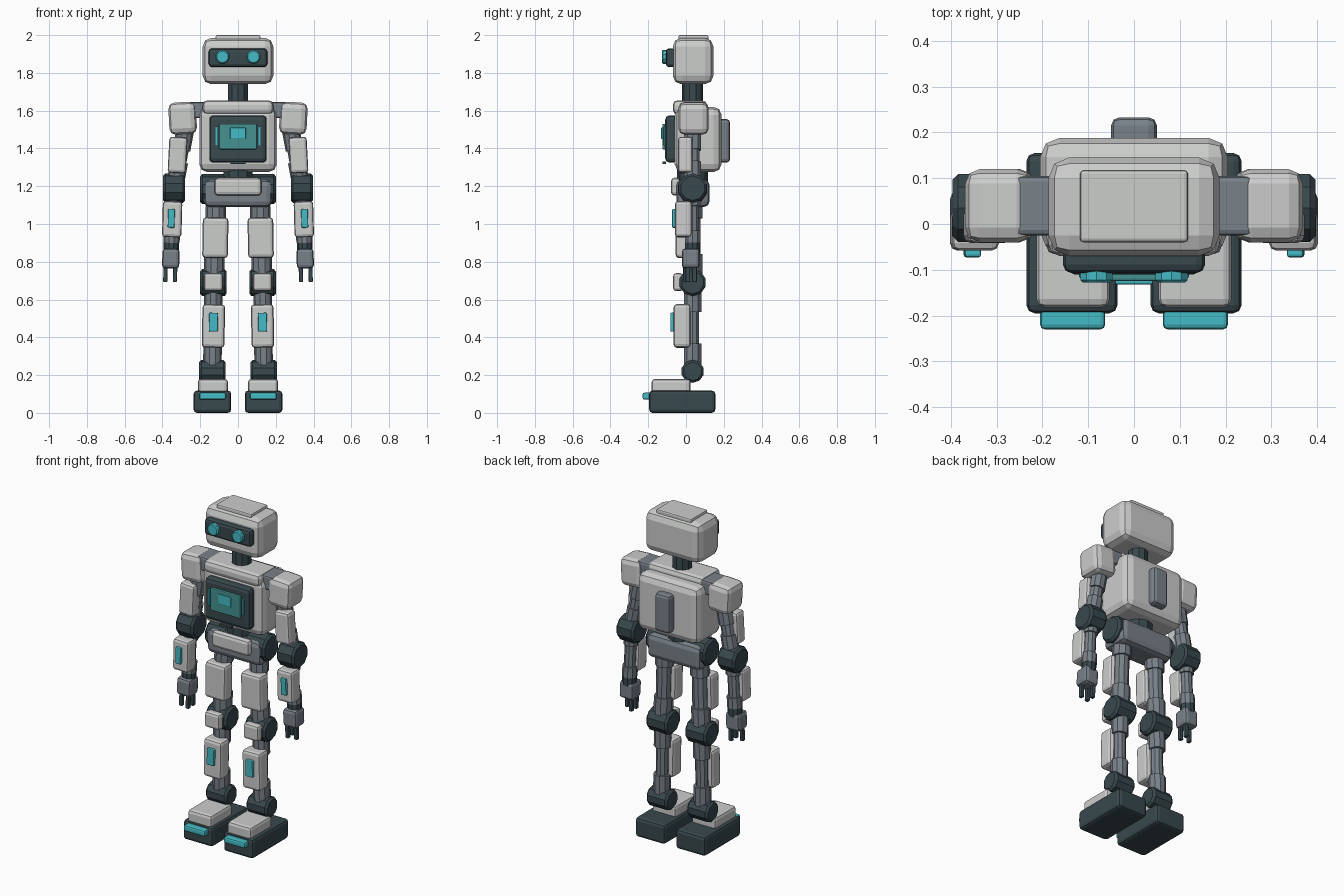
import bpy, bmesh, math
from mathutils import Matrix, Vector

cube = bpy.data.objects.get("Cube")
if cube:
    bpy.data.objects.remove(cube, do_unlink=True)


def material(name, rgb):
    m = bpy.data.materials.new(name)
    m.use_nodes = True
    m.diffuse_color = (*rgb, 1)
    m.node_tree.nodes["Principled BSDF"].inputs["Base Color"].default_value = (*rgb, 1)
    return m


SHELL = material("light_shell", (0.60, 0.61, 0.60))
METAL = material("slate_metal", (0.19, 0.22, 0.25))
DARK = material("dark_rubber", (0.04, 0.065, 0.075))
GLOW = material("cyan_glow", (0.06, 0.50, 0.57))
SCREEN = material("teal_screen", (0.06, 0.29, 0.28))


def finish(bm, name, mat, bevel, segments):
    if bevel:
        bmesh.ops.bevel(bm, geom=bm.edges[:], offset=bevel, segments=segments,
                        profile=0.5, affect="EDGES", clamp_overlap=True)
    bmesh.ops.recalc_face_normals(bm, faces=bm.faces[:])
    me = bpy.data.meshes.new(name)
    bm.to_mesh(me)
    bm.free()
    me.materials.append(mat)
    ob = bpy.data.objects.new(name, me)
    bpy.context.collection.objects.link(ob)
    return ob


def box(name, mat, x, y, z, bevel=0.015, tilt=0, segments=2):
    """Bevelled box from (low, high) extents; tilt in degrees about y."""
    low, high = Vector((x[0], y[0], z[0])), Vector((x[1], y[1], z[1]))
    bm = bmesh.new()
    bmesh.ops.create_cube(bm, size=1, matrix=Matrix.Diagonal((*(high - low), 1)))
    ob = finish(bm, name, mat, bevel, segments)
    ob.location = (low + high) / 2
    ob.rotation_euler.y = math.radians(tilt)
    return ob


def rod(name, mat, a, b, r, bevel=0.0, sides=10):
    """Faceted cylinder between two points."""
    a, b = Vector(a), Vector(b)
    bm = bmesh.new()
    bmesh.ops.create_cone(bm, cap_ends=True, segments=sides, radius1=r, radius2=r,
                          depth=(b - a).length)
    if bevel:
        rims = [e for e in bm.edges if abs(e.verts[0].co.z - e.verts[1].co.z) < 1e-5]
        bmesh.ops.bevel(bm, geom=rims, offset=bevel, segments=1, affect="EDGES")
    ob = finish(bm, name, mat, 0, 1)
    ob.location = (a + b) / 2
    ob.rotation_mode = "QUATERNION"
    ob.rotation_quaternion = (b - a).to_track_quat("Z", "Y")
    return ob


def sym(w):
    return (-w, w)


def joint(name, s, x, z, half, r):
    """Hinge barrel lying along x."""
    return rod(name, DARK, (s * x - half, MID, z), (s * x + half, MID, z), r, 0.012)


MID = 0.035  # depth of the skeleton line

# Head
box("head", SHELL, sym(0.187), (-0.07, 0.145), (1.74, 1.985), 0.045)
box("head_cap", SHELL, sym(0.118), (-0.04, 0.118), (1.97, 2.0), 0.008)
box("visor", DARK, sym(0.155), (-0.107, -0.05), (1.83, 1.93), 0.018)
rod("neck", DARK, (0, MID, 1.62), (0, MID, 1.77), 0.056)

# Torso
box("torso", SHELL, sym(0.205), (-0.06, 0.188), (1.275, 1.62), 0.042)
box("collar", SHELL, sym(0.187), (-0.07, 0.11), (1.58, 1.655), 0.025)
box("shoulder_bar", METAL, sym(0.26), (-0.025, 0.105), (1.56, 1.645), 0.012)
box("back_pack", METAL, sym(0.05), (0.16, 0.233), (1.325, 1.555), 0.018)
box("chest_panel", DARK, sym(0.152), (-0.11, -0.045), (1.325, 1.575), 0.022)
box("chest_screen", SCREEN, sym(0.10), (-0.125, -0.09), (1.395, 1.53), 0.006)
box("screen_core", GLOW, sym(0.042), (-0.132, -0.10), (1.45, 1.51), 0.004)
box("panel_latch", DARK, sym(0.04), (-0.125, -0.105), (1.318, 1.332), 0.003)

# Waist and pelvis
rod("waist", DARK, (0, MID, 1.2), (0, MID, 1.3), 0.082, 0.012)
box("pelvis", METAL, sym(0.18), (-0.05, 0.125), (1.09, 1.235), 0.03)
box("pelvis_plate", SHELL, sym(0.125), (-0.08, -0.03), (1.15, 1.245), 0.02)

for s, side in ((1, "left"), (-1, "right")):
    def span(a, b):
        return tuple(sorted((s * a, s * b)))

    def part(name, mat, x, y, z, bevel=0.015, tilt=0):
        return box(f"{side}_{name}", mat, span(*x), y, z, bevel, -s * tilt)

    def limb(name, a, b, thin, thick, ends=0.25):
        """Thin shaft with a thicker sleeve at each end."""
        a, b = Vector((s * a[0], MID, a[1])), Vector((s * b[0], MID, b[1]))
        rod(f"{side}_{name}_shaft", METAL, a, b, thin)
        rod(f"{side}_{name}_upper_sleeve", METAL, a, a.lerp(b, ends), thick)
        rod(f"{side}_{name}_lower_sleeve", METAL, a.lerp(b, 1 - ends), b, thick)

    # Face and chest lights
    rod(f"{side}_eye", GLOW, (s * 0.082, -0.128, 1.885), (s * 0.082, -0.09, 1.885), 0.037, 0.006)
    part("chest_light", GLOW, (0.108, 0.12), (-0.118, -0.1), (1.415, 1.515), 0.003)

    # Arm
    part("shoulder", SHELL, (0.22, 0.366), (-0.04, 0.12), (1.475, 1.645), 0.032, -3)
    limb("upper_arm", (0.275, 1.52), (0.335, 1.2), 0.038, 0.047, 0.4)
    part("upper_arm_plate", SHELL, (0.272, 0.368), (-0.042, 0.035), (1.27, 1.46), 0.016, 3)
    joint(f"{side}_elbow", s, 0.338, 1.19, 0.058, 0.078)
    limb("forearm", (0.34, 1.16), (0.352, 0.9), 0.034, 0.043)
    part("forearm_plate", SHELL, (0.297, 0.40), (-0.058, 0.03), (0.93, 1.12), 0.016, 1.5)
    part("forearm_light", GLOW, (0.335, 0.371), (-0.073, -0.05), (0.98, 1.08), 0.006, 1.5)
    rod(f"{side}_wrist", DARK, (s * 0.351, MID, 0.95), (s * 0.354, MID, 0.85), 0.041)
    part("hand", METAL, (0.31, 0.401), (-0.022, 0.072), (0.765, 0.87), 0.018, 2)
    for i, (x, y) in enumerate(((0.333, 0.0), (0.384, 0.01), (0.333, 0.045))):
        part(f"finger_{i + 1}", DARK, (x - 0.011, x + 0.011), (y - 0.012, y + 0.012),
             (0.692, 0.785), 0.005, 2)

    # Leg
    joint(f"{side}_hip", s, 0.13, 1.185, 0.07, 0.08)
    limb("thigh", (0.115, 1.15), (0.128, 0.72), 0.044, 0.054, 0.28)
    part("thigh_plate", SHELL, (0.052, 0.188), (-0.055, 0.03), (0.82, 1.035), 0.018, 1)
    joint(f"{side}_knee", s, 0.13, 0.69, 0.07, 0.072)
    part("knee_cap", SHELL, (0.08, 0.18), (-0.068, -0.015), (0.645, 0.74), 0.016)
    limb("shin", (0.13, 0.66), (0.136, 0.24), 0.036, 0.049, 0.3)
    part("shin_plate", SHELL, (0.07, 0.19), (-0.066, 0.025), (0.345, 0.575), 0.018, 1)
    part("shin_light", GLOW, (0.106, 0.154), (-0.083, -0.055), (0.43, 0.53), 0.006, 1)
    joint(f"{side}_ankle", s, 0.136, 0.22, 0.07, 0.061)

    # Foot
    part("foot", DARK, (0.036, 0.235), (-0.195, 0.155), (0.0, 0.118), 0.018)
    part("foot_cap", SHELL, (0.053, 0.213), (-0.182, 0.025), (0.09, 0.18), 0.018)
    part("toe_light", GLOW, (0.063, 0.205), (-0.23, -0.18), (0.07, 0.107), 0.01)
